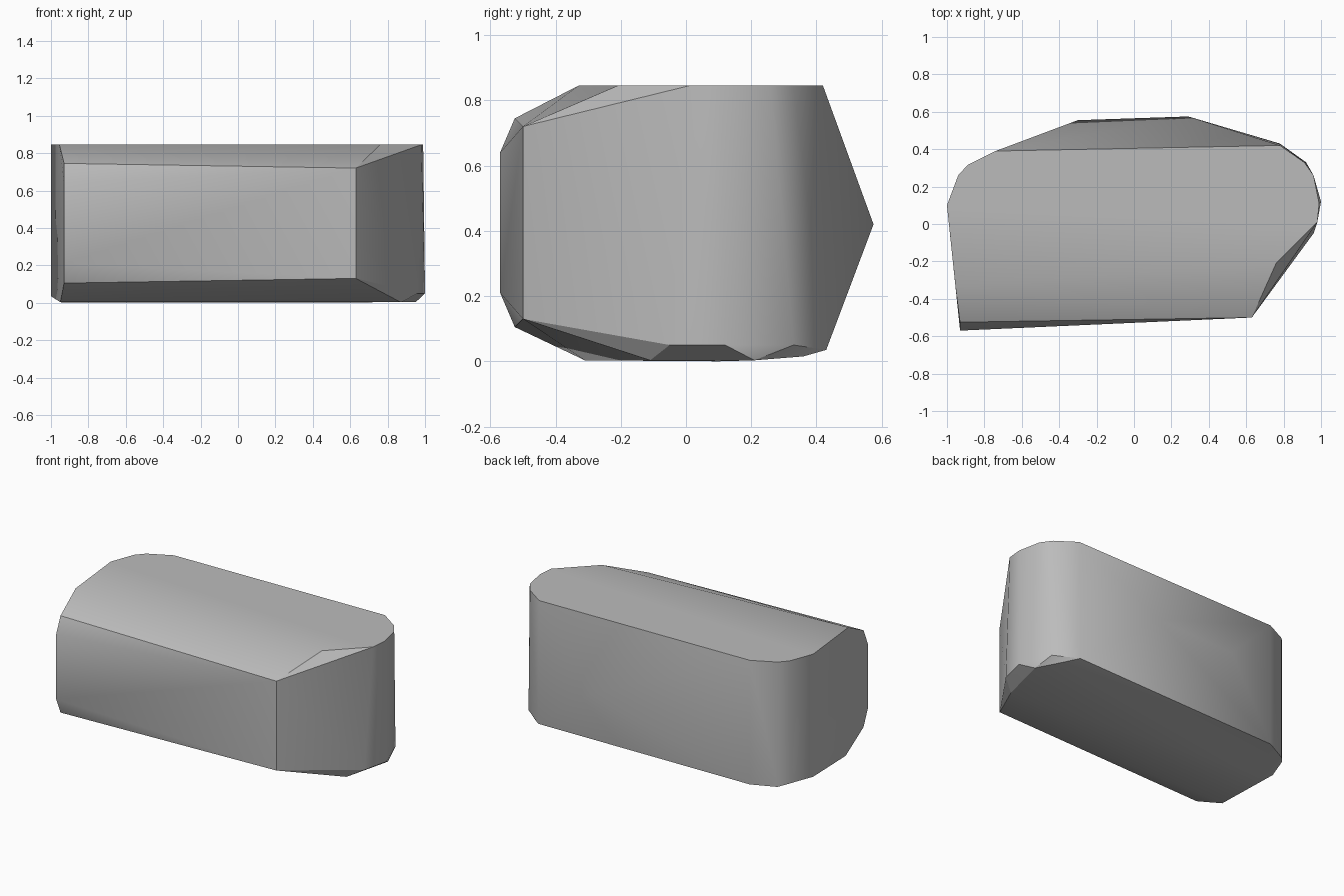
import bpy
import bmesh
import math

cube = bpy.data.objects.get("Cube")
if cube:
    bpy.data.objects.remove(cube, do_unlink=True)

TOP = 0.845

# One flat grey for the whole block
stone = bpy.data.materials.new("stone_grey")
stone.use_nodes = True
grey = (0.5, 0.5, 0.5, 1)
stone.diffuse_color = grey
stone.node_tree.nodes["Principled BSDF"].inputs["Base Color"].default_value = grey

# Outline of the flat top
top_outline = [(-0.955, -0.33), (-1, 0.1), (-0.94, 0.26), (-0.89, 0.315),
               (-0.74, 0.39), (0.78, 0.42), (0.91, 0.33), (0.96, 0.26),
               (0.99, 0.11), (0.98, 0.01), (0.76, -0.21)]
corners = [(x, y, TOP) for x, y in top_outline]

# Front face with narrow chamfers, tapering to the right corner
for y, z in [(-0.525, 0.745), (-0.57, 0.64), (-0.57, 0.21), (-0.525, 0.105)]:
    corners.append((-0.93, y, z))
corners += [(0.63, -0.5, 0.72), (0.63, -0.5, 0.13)]

# Bulging ridge along the back
corners += [(-0.3, 0.555, 0.42), (0.29, 0.575, 0.42)]

# Underside and its chipped rim
corners += [(-0.95, -0.31, 0.003), (-1, 0.1, 0.035), (-0.93, 0.1, 0),
            (-0.94, 0.26, 0.035), (-0.89, 0.315, 0.02), (-0.74, 0.39, 0.025),
            (0.78, 0.43, 0.035), (0.85, 0.36, 0.015), (0.92, 0.33, 0.05),
            (1, 0.12, 0.05), (0.96, -0.05, 0.05),
            (0.95, 0.21, 0.003), (0.87, -0.11, 0.003)]

# Wrap the corners in a faceted convex block
bm = bmesh.new()
for point in corners:
    bm.verts.new(point)
hull = bmesh.ops.convex_hull(bm, input=bm.verts[:])
spare = {g for g in hull["geom_interior"] + hull["geom_unused"]
         if isinstance(g, bmesh.types.BMVert)}
bmesh.ops.delete(bm, geom=list(spare), context="VERTS")
bmesh.ops.dissolve_limit(bm, angle_limit=math.radians(1),
                         verts=bm.verts[:], edges=bm.edges[:])
bmesh.ops.recalc_face_normals(bm, faces=bm.faces[:])
mesh = bpy.data.meshes.new("stone_block")
bm.to_mesh(mesh)
bm.free()
mesh.materials.append(stone)

block = bpy.data.objects.new("stone_block", mesh)
bpy.context.collection.objects.link(block)
bpy.context.view_layer.objects.active = block
block.select_set(True)
bpy.ops.object.shade_smooth_by_angle(angle=math.radians(30))
